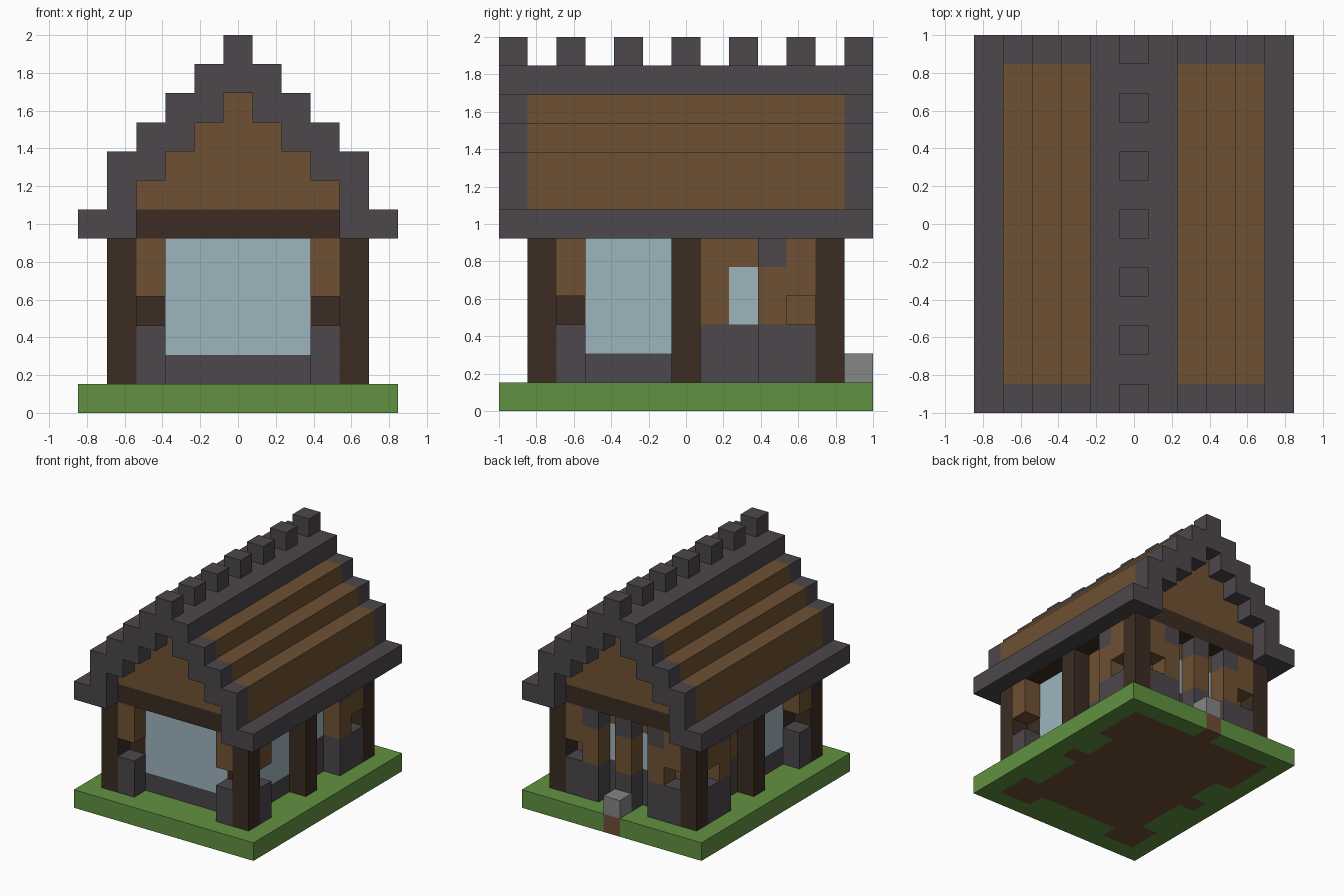
import bpy
import bmesh
from mathutils import Matrix, Vector

U = 2 / 13          # block size
NX, NY = 11, 13     # footprint in blocks

old = bpy.data.objects.get("Cube")
if old:
    bpy.data.objects.remove(old)


def material(name, r, g, b):
    def lin(c):
        c /= 255
        return c / 12.92 if c <= 0.04045 else ((c + 0.055) / 1.055) ** 2.4
    col = (lin(r), lin(g), lin(b), 1)
    m = bpy.data.materials.new(name)
    m.use_nodes = True
    m.diffuse_color = col
    bsdf = m.node_tree.nodes["Principled BSDF"]
    bsdf.inputs["Base Color"].default_value = col
    bsdf.inputs["Roughness"].default_value = 0.9
    return m


PLANK = material("plank brown", 111, 81, 51)
LOG = material("dark log", 60, 44, 34)
SLATE = material("slate grey", 76, 71, 75)
GLASS = material("pale glass", 158, 181, 190)
GRASS = material("grass green", 97, 145, 65)
DIRT = material("dirt brown", 112, 78, 54)
STONE = material("light stone", 131, 135, 133)


def finish(name, bm, *mats):
    me = bpy.data.meshes.new(name)
    bm.to_mesh(me)
    bm.free()
    for m in mats:
        me.materials.append(m)
    ob = bpy.data.objects.new(name, me)
    bpy.context.collection.objects.link(ob)
    return ob


def blocks(name, mat, boxes, mirror=False):
    """Boxes given as inclusive block ranges (x, y, z); mirror copies them across x."""
    bm = bmesh.new()
    boxes = [[(r, r) if isinstance(r, int) else r for r in b] for b in boxes]
    if mirror:
        boxes += [[(NX - 1 - x[1], NX - 1 - x[0]), y, z] for x, y, z in boxes]
    for b in boxes:
        size = Vector([(r[1] - r[0] + 1) * U for r in b])
        mid = Vector([(r[0] + r[1] + 1) / 2 * U for r in b])
        mid -= Vector((NX * U / 2, NY * U / 2, 0))
        bmesh.ops.create_cube(bm, size=1, matrix=Matrix.Translation(mid) @ Matrix.Diagonal(size.to_4d()))
    return finish(name, bm, mat)


# Ground slab: grass with dirt beneath the house and the doorstep
def is_dirt(x, y):
    dx = abs(x - 5)
    if (x, y) == (5, 12):
        return True
    if dx == 5 or y in (0, 12):
        return False
    if dx == 4 and (3 <= y <= 5 or y in (7, 8)):
        return False
    return not (y == 1 and dx <= 2)


bm = bmesh.new()
bmesh.ops.create_grid(bm, x_segments=NX, y_segments=NY, size=0.5,
                      matrix=Matrix.Diagonal((NX * U, NY * U, 1, 1)))
ext = bmesh.ops.extrude_face_region(bm, geom=bm.faces[:], use_keep_orig=True)
bmesh.ops.translate(bm, verts=[v for v in ext["geom"] if isinstance(v, bmesh.types.BMVert)],
                    vec=(0, 0, U))
bmesh.ops.recalc_face_normals(bm, faces=bm.faces[:])
for f in bm.faces:
    c = f.calc_center_median() - f.normal * U / 2
    x, y = int(c.x / U + NX / 2), int(c.y / U + NY / 2)
    f.material_index = int(f.normal.z < 0.5 and is_dirt(x, y))
finish("ground_slab", bm, GRASS, DIRT)
blocks("doorstep", STONE, [(5, 12, 1)])

# Log frame: posts, inner front corners and top ring beam
blocks("corner_posts", LOG, [(1, y, (1, 5)) for y in (1, 6, 11)], mirror=True)
blocks("inner_front_posts", LOG, [(2, 2, (1, 5))], mirror=True)
blocks("side_beams", LOG, [(1, (1, 11), 6)], mirror=True)
blocks("end_beams", LOG, [((2, 8), y, 6) for y in (1, 11)])

# Corner brackets: slate foot below, plank block above, gap between
corners = [(2, 1), (1, 2), (1, 10), (2, 11)]
blocks("bracket_feet", SLATE, [(x, y, (1, 2)) for x, y in corners], mirror=True)
blocks("bracket_tops", PLANK, [(x, y, (4, 5)) for x, y in corners], mirror=True)

# Wide windows at the front and the front half of both sides
blocks("front_window", GLASS, [((3, 7), 2, (2, 5))])
blocks("front_window_sill", SLATE, [((3, 7), 2, 1)])
blocks("side_windows", GLASS, [(2, (3, 5), (2, 5))], mirror=True)
blocks("side_window_sills", SLATE, [(2, (3, 5), 1)], mirror=True)

# Rear half side walls with narrow windows
blocks("side_wall_base", SLATE, [(2, (6, 10), (1, 2))], mirror=True)
blocks("side_wall_planks", PLANK, [(2, (6, 7), (3, 5)), (2, 8, 5), (2, (9, 10), (3, 5))], mirror=True)
blocks("side_narrow_windows", GLASS, [(2, 8, (3, 4))], mirror=True)

# Back wall with two narrow windows
blocks("back_wall_base", SLATE, [((3, 7), 10, (1, 2))])
blocks("back_wall_planks", PLANK, [(3, 10, (3, 5)), (5, 10, (3, 5)), (7, 10, (3, 5)),
                                   (4, 10, 5), (6, 10, 5)])
blocks("back_narrow_windows", GLASS, [(x, 10, (3, 4)) for x in (4, 6)])

# Buttress columns: slate foot, plank shaft, slate head
columns = [(1, 9), (9, 9), (3, 11), (5, 11), (7, 11)]
blocks("column_feet", SLATE, [(x, y, (1, 2)) for x, y in columns])
blocks("column_shafts", PLANK, [(x, y, (3, 4)) for x, y in columns])
blocks("column_heads", SLATE, [(x, y, 5) for x, y in columns])

# Stepped roof: plank slopes, slate end frames, eaves and ridge
steps = [(1, 7), ((1, 2), 8), ((2, 3), 9), ((3, 4), 10)]
blocks("roof_slopes", PLANK, [(x, (1, 11), z) for x, z in steps], mirror=True)
blocks("roof_end_frames", SLATE,
       [(x, y, z) for x, z in steps + [(1, 6)] for y in (0, 12)], mirror=True)
blocks("eaves", SLATE, [(0, (0, 12), 6)], mirror=True)
blocks("ridge", SLATE, [((4, 6), (0, 12), 11)])
blocks("ridge_teeth", SLATE, [(5, y, 12) for y in range(0, NY, 2)])

# Gable walls
gable = [((2, 8), 7), ((3, 7), 8), ((4, 6), 9), (5, 10)]
blocks("gables", PLANK, [(x, y, z) for x, z in gable for y in (1, 11)])
